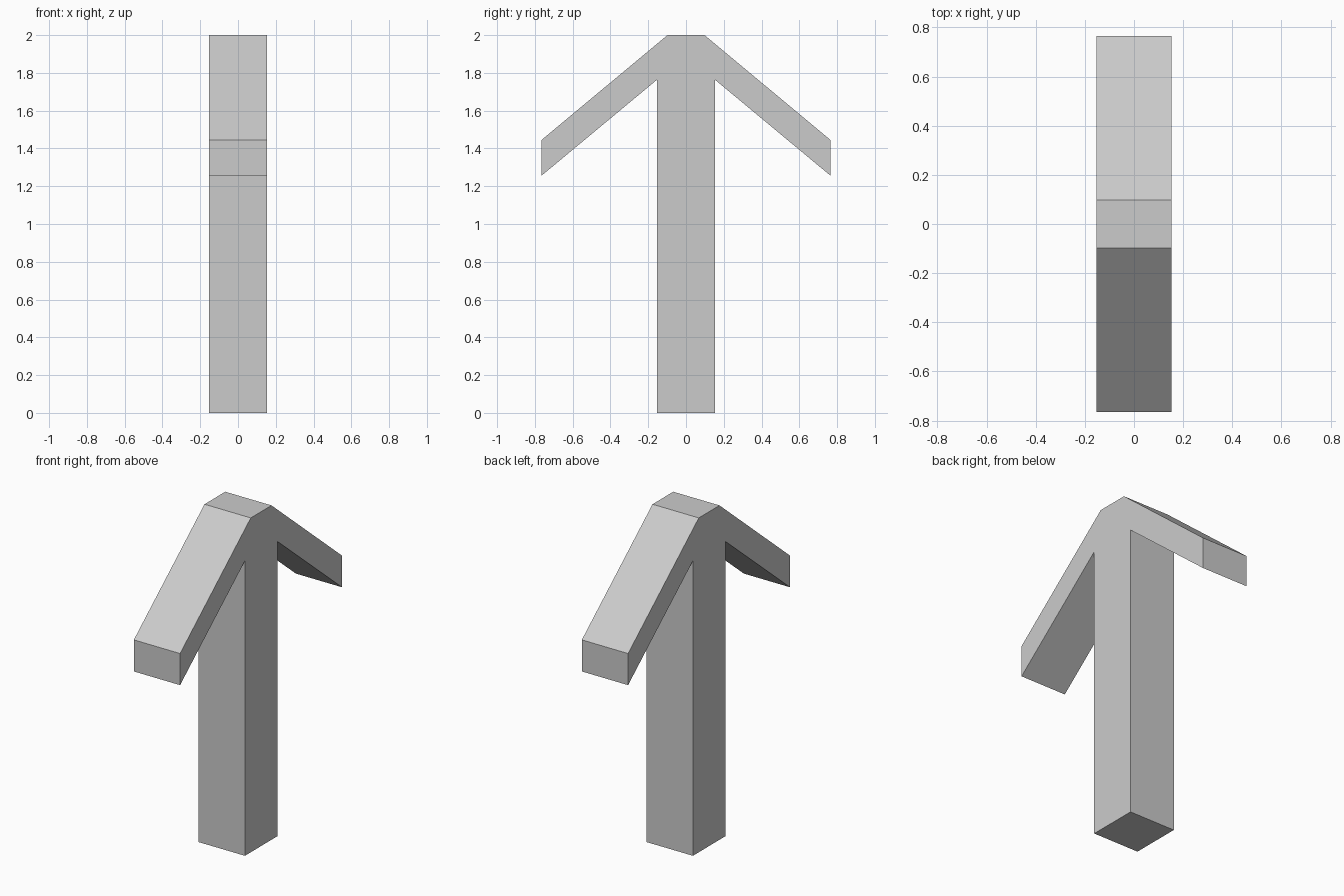
import bpy
import bmesh

if "Cube" in bpy.data.objects:
    bpy.data.objects.remove(bpy.data.objects["Cube"])

HALF_WIDTH = 0.153

# Right half of the arrow-shaped side profile (y, z), from foot to crown
half = [(0.153, 0.0), (0.153, 1.764), (0.766, 1.255), (0.766, 1.444), (0.098, 2.0)]
profile = half + [(-y, z) for y, z in reversed(half)]

# Post with two sloping arms: profile face extruded across x
bm = bmesh.new()
face = bm.faces.new([bm.verts.new((-HALF_WIDTH, y, z)) for y, z in profile])
extruded = bmesh.ops.extrude_face_region(bm, geom=[face])["geom"]
side = [g for g in extruded if isinstance(g, bmesh.types.BMVert)]
bmesh.ops.translate(bm, verts=side, vec=(2 * HALF_WIDTH, 0, 0))
bmesh.ops.recalc_face_normals(bm, faces=bm.faces)

mesh = bpy.data.meshes.new("post_with_arms")
bm.to_mesh(mesh)
bm.free()
post = bpy.data.objects.new("post_with_arms", mesh)
bpy.context.collection.objects.link(post)
